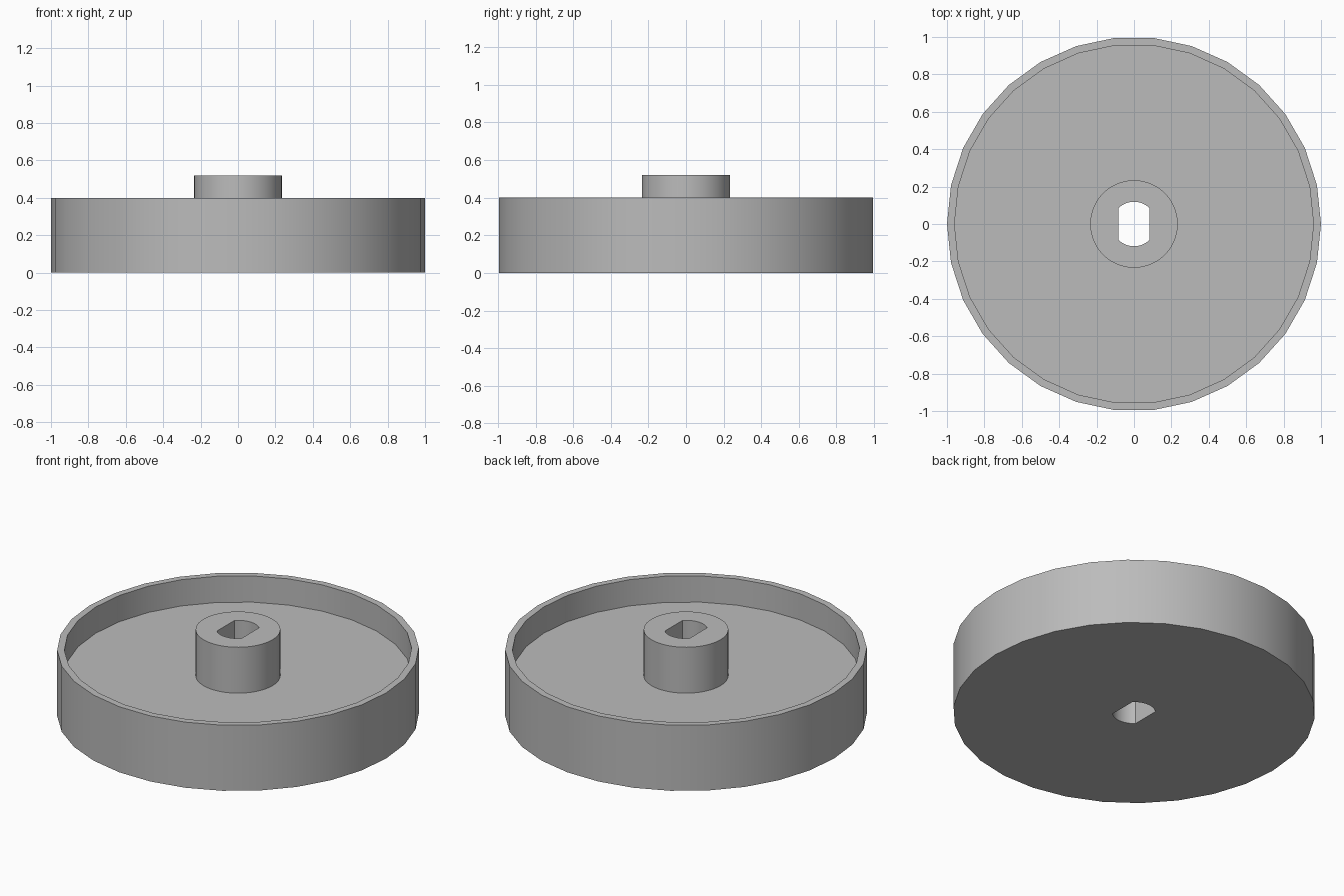
import bpy
import bmesh
from math import acos, cos, sin, pi

default = bpy.data.objects.get("Cube")
if default:
    bpy.data.objects.remove(default, do_unlink=True)

# Single plain grey
grey = bpy.data.materials.new("mid_grey")
grey.use_nodes = True
colour = (0.5, 0.5, 0.5, 1)
grey.diffuse_color = colour
grey.node_tree.nodes["Principled BSDF"].inputs["Base Color"].default_value = colour


def prism(name, outline, bottom, top):
    """Extrude a flat outline between two heights."""
    bm = bmesh.new()
    base = bm.faces.new([bm.verts.new((x, y, bottom)) for x, y in outline])
    raised = bmesh.ops.extrude_face_region(bm, geom=[base], use_keep_orig=True)
    verts = [v for v in raised["geom"] if isinstance(v, bmesh.types.BMVert)]
    bmesh.ops.translate(bm, verts=verts, vec=(0, 0, top - bottom))
    bmesh.ops.recalc_face_normals(bm, faces=bm.faces)
    mesh = bpy.data.meshes.new(name)
    bm.to_mesh(mesh)
    bm.free()
    mesh.materials.append(grey)
    obj = bpy.data.objects.new(name, mesh)
    bpy.context.collection.objects.link(obj)
    return obj


def circle(radius, sides):
    return [(radius * cos(2 * pi * i / sides), radius * sin(2 * pi * i / sides))
            for i in range(sides)]


def double_flat(radius, half_width, steps):
    """Circle trimmed by two straight sides facing left and right."""
    start = acos(half_width / radius)
    arc = [start + (pi - 2 * start) * i / steps for i in range(steps + 1)]
    return [(radius * cos(a + turn), radius * sin(a + turn))
            for turn in (0, pi) for a in arc]


def combine(target, tool, operation):
    """Apply a boolean and discard the tool."""
    tool.hide_render = True
    mod = target.modifiers.new(tool.name, 'BOOLEAN')
    mod.operation = operation
    mod.solver = 'EXACT'
    mod.object = tool
    bpy.context.view_layer.objects.active = target
    bpy.ops.object.modifier_apply(modifier=mod.name)
    bpy.data.objects.remove(tool, do_unlink=True)


# Round tray with a recessed floor, a central hub and a keyed shaft hole
wheel = prism("wheel_body", circle(1.0, 30), 0, 0.4)
combine(wheel, prism("recess", circle(0.96, 30), 0.24, 0.6), 'DIFFERENCE')
combine(wheel, prism("hub", circle(0.234, 60), 0.1, 0.52), 'UNION')
combine(wheel, prism("shaft_hole", double_flat(0.119, 0.083, 12), -0.2, 0.8), 'DIFFERENCE')

# Smooth round walls, crisp rims
bpy.ops.object.select_all(action='DESELECT')
wheel.select_set(True)
bpy.context.view_layer.objects.active = wheel
bpy.ops.object.shade_smooth_by_angle()
